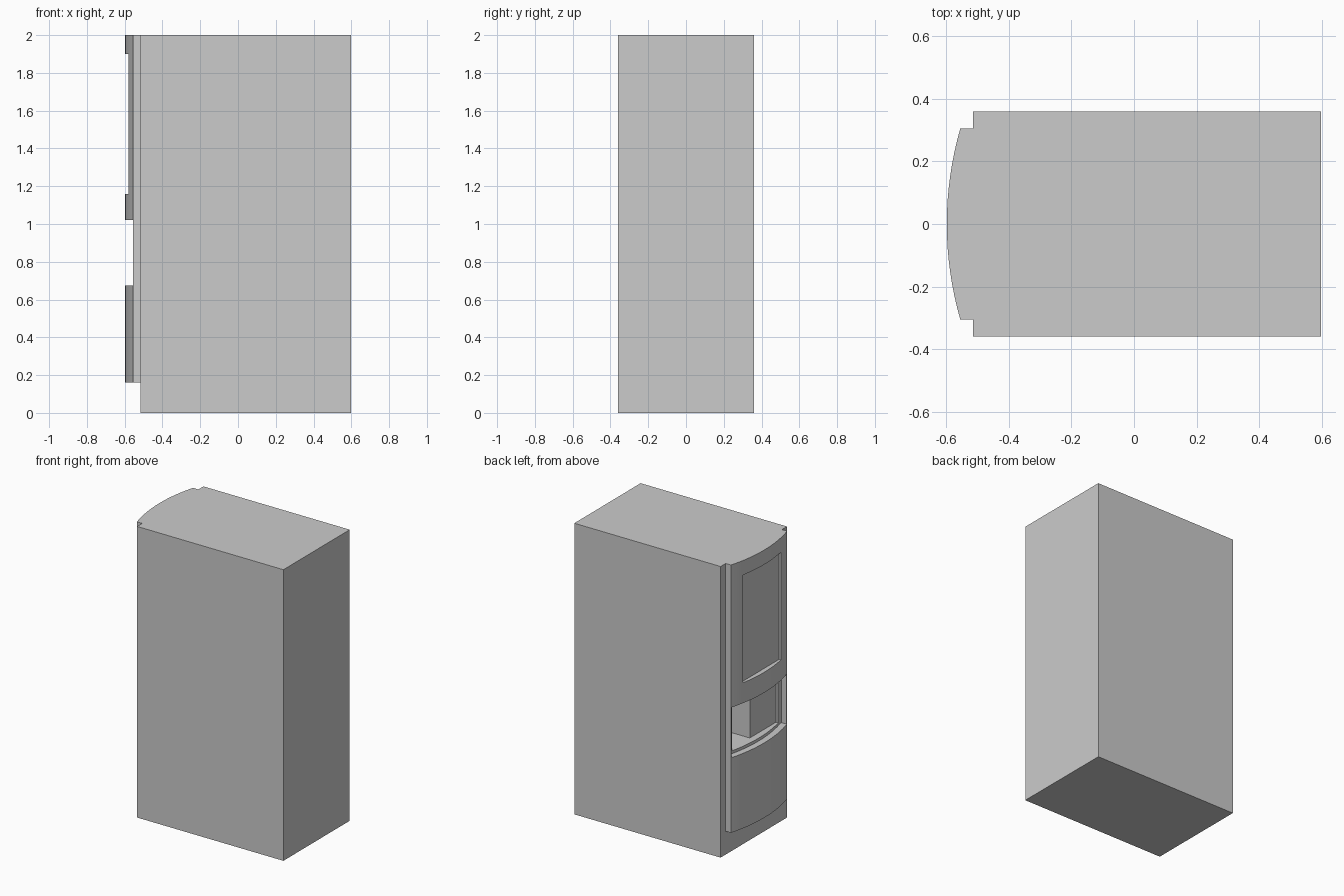
import bpy, bmesh, math

if "Cube" in bpy.data.objects:
    bpy.data.objects.remove(bpy.data.objects["Cube"])

FRONT = -0.515      # front plane of the cabinet
HALF = 0.305        # half width of the door
SAG = 0.043         # bulge of the curved door
EDGE = -0.555       # x of the door's side edges


def prism(name, outline, z0, z1):
    """Extrude an xy outline between two heights."""
    bm = bmesh.new()
    face = bm.faces.new([bm.verts.new((x, y, z0)) for x, y in outline])
    top = bmesh.ops.extrude_face_region(bm, geom=[face])["geom"]
    for v in top:
        if isinstance(v, bmesh.types.BMVert):
            v.co.z = z1
    bmesh.ops.recalc_face_normals(bm, faces=bm.faces)
    mesh = bpy.data.meshes.new(name)
    bm.to_mesh(mesh)
    bm.free()
    ob = bpy.data.objects.new(name, mesh)
    bpy.context.collection.objects.link(ob)
    return ob


def rect(x0, x1, y0, y1):
    return [(x0, y0), (x1, y0), (x1, y1), (x0, y1)]


def bowed(shift, back, n=16):
    """Outline with a straight back and an arc bulging to -x."""
    r = (HALF ** 2 + SAG ** 2) / (2 * SAG)
    a = math.asin(HALF / r)
    cx = EDGE - SAG + r + shift
    arc = [(cx - r * math.cos(t), r * math.sin(t))
           for t in (-a + 2 * a * i / n for i in range(n + 1))]
    return [(back, -HALF)] + arc + [(back, HALF)]


def cut(ob, cutter):
    m = ob.modifiers.new("cut", "BOOLEAN")
    m.operation = "DIFFERENCE"
    m.solver = "EXACT"
    m.object = cutter
    cutter.hide_render = True
    cutter.hide_set(True)


def smooth(ob):
    bpy.ops.object.select_all(action="DESELECT")
    ob.select_set(True)
    bpy.context.view_layer.objects.active = ob
    bpy.ops.object.shade_smooth_by_angle(angle=math.radians(20))


# main cabinet
cabinet = prism("cabinet", rect(FRONT, 0.597, -0.36, 0.36), 0, 2)

# curved upper and lower door panels
upper_door = prism("upper_door", bowed(0, FRONT), 1.02, 2)
lower_door = prism("lower_door", bowed(0, FRONT), 0.16, 0.675)

# set-back curved dispenser surround
surround = prism("dispenser_surround", bowed(0.044, -0.5), 0.675, 1.02)

# thin cheeks either side of the dispenser
for name, s in (("left_cheek", 1), ("right_cheek", -1)):
    prism(name, rect(EDGE, FRONT, *sorted((s * (HALF - 0.004), s * HALF))), 0.675, 1.02)

# display window recess with a flat pane
window = prism("window_cutter", rect(-0.7, -0.565, -0.205, 0.205), 1.16, 1.90)
cut(upper_door, window)

# dispenser recess: deep bay on one side, shallow on the other
recess = prism("recess_cutter", [
    (-0.7, 0.25), (-0.3, 0.25), (-0.3, 0.033),
    (-0.508, 0.033), (-0.508, -0.25), (-0.7, -0.25)], 0.695, 1.0)
cut(cabinet, recess)
cut(surround, recess)

for part in (upper_door, lower_door, surround):
    smooth(part)
